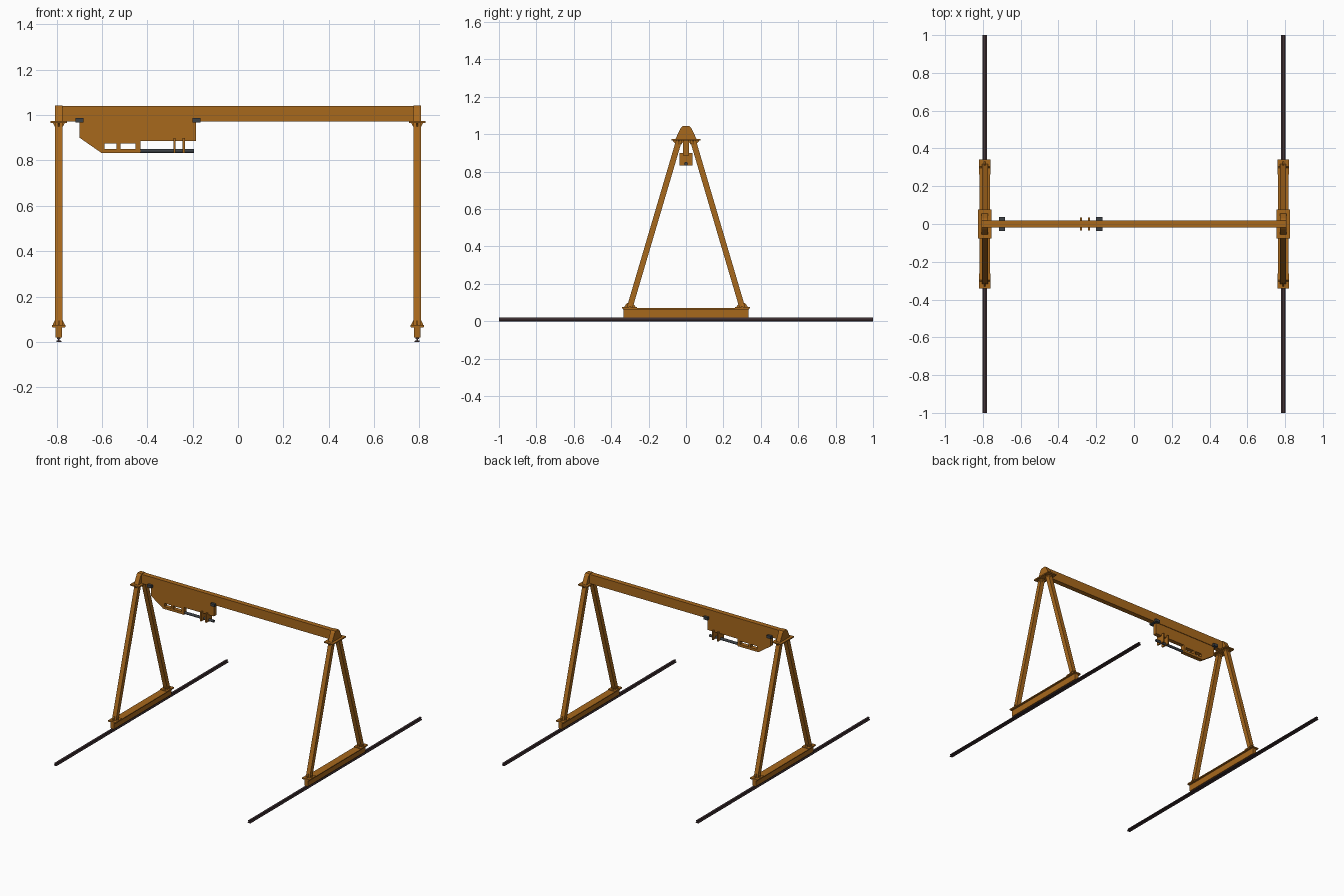
import bpy, bmesh
from mathutils import Vector

if "Cube" in bpy.data.objects:
    bpy.data.objects.remove(bpy.data.objects["Cube"])


def material(name, rgb):
    m = bpy.data.materials.new(name)
    m.diffuse_color = (*rgb, 1.0)
    m.use_nodes = True
    m.node_tree.nodes["Principled BSDF"].inputs["Base Color"].default_value = m.diffuse_color
    return m


OCHRE = material("ochre_paint", (0.39, 0.138, 0.012))
RAIL = material("dark_rail_steel", (0.055, 0.033, 0.037))
GREY = material("dark_grey_metal", (0.045, 0.052, 0.06))


def prism(name, pts, axis, lo, hi, mat):
    """Extrude a 2D profile along an axis: x uses (y, z), y uses (x, z)."""
    def at(p, d):
        return Vector((d, p[0], p[1])) if axis == 'x' else Vector((p[0], d, p[1]))
    bm = bmesh.new()
    face = bm.faces.new([bm.verts.new(at(p, lo)) for p in pts])
    ext = bmesh.ops.extrude_face_region(bm, geom=[face])
    moved = [g for g in ext["geom"] if isinstance(g, bmesh.types.BMVert)]
    bmesh.ops.translate(bm, verts=moved, vec=at((0, 0), hi - lo))
    # keep the starting cap so the solid is closed
    if not face.is_valid:
        bmesh.ops.holes_fill(bm, edges=bm.edges)
    bmesh.ops.recalc_face_normals(bm, faces=bm.faces)
    me = bpy.data.meshes.new(name)
    bm.to_mesh(me)
    bm.free()
    me.materials.append(mat)
    ob = bpy.data.objects.new(name, me)
    bpy.context.collection.objects.link(ob)
    return ob


def box(name, x0, x1, y0, y1, z0, z1, mat):
    return prism(name, [(x0, z0), (x1, z0), (x1, z1), (x0, z1)], 'y', y0, y1, mat)


def gussets(name, x, y, z_wide, z_narrow):
    """Crossed stiffener plates around a leg end."""
    def trap(c, w, n):
        return [(c - w, z_wide), (c + w, z_wide), (c + n, z_narrow), (c - n, z_narrow)]
    prism(name + "_across", trap(x, 0.027, 0.016), 'y', y - 0.004, y + 0.004, OCHRE)
    prism(name + "_along", trap(y, 0.032, 0.015), 'x', x - 0.004, x + 0.004, OCHRE)


# Main girder
box("main_girder", -0.805, 0.805, -0.018, 0.018, 0.972, 1.04, OCHRE)

# End frames, one per side
for side, sx in (("left", -1), ("right", 1)):
    cx = sx * 0.79

    # ground rail: foot, web and head in one profile
    half = [(0.011, 0), (0.011, 0.005), (0.003, 0.007), (0.003, 0.012),
            (0.007, 0.013), (0.007, 0.019)]
    prof = [(cx + a, z) for a, z in half] + [(cx - a, z) for a, z in reversed(half)]
    prism(side + "_rail", prof, 'y', -1, 1, RAIL)

    # sill beam with a wider top flange
    box(side + "_sill_beam", cx - 0.014, cx + 0.014, -0.335, 0.335, 0.019, 0.066, OCHRE)
    box(side + "_sill_flange", cx - 0.028, cx + 0.028, -0.338, 0.338, 0.064, 0.07, OCHRE)

    # top plate and shaped girder bracket
    box(side + "_top_plate", cx - 0.036, cx + 0.036, -0.077, 0.077, 0.966, 0.975, OCHRE)
    cap = [(0.056, 0.975), (0.042, 1.005), (0.028, 1.033), (0.018, 1.043)]
    cap += [(-y, z) for y, z in reversed(cap)]
    prism(side + "_girder_bracket", cap, 'x', cx - 0.017, cx + 0.017, OCHRE)

    # pair of inclined legs with foot plates and stiffeners
    for end, sy in (("front", -1), ("back", 1)):
        tag = side + "_" + end
        yb, yt = sy * 0.302, sy * 0.037
        prism(tag + "_leg", [(yb - 0.016, 0.07), (yb + 0.016, 0.07),
                             (yt + 0.016, 0.968), (yt - 0.016, 0.968)],
              'x', cx - 0.016, cx + 0.016, OCHRE)
        box(tag + "_foot_plate", cx - 0.03, cx + 0.03,
            sy * 0.302 - 0.039, sy * 0.302 + 0.039, 0.067, 0.075, OCHRE)
        gussets(tag + "_foot_gusset", cx, sy * 0.30, 0.075, 0.098)
        gussets(tag + "_head_gusset", cx, sy * 0.04, 0.967, 0.946)

# Trolley body with two windows cut through its lower frame
body = prism("trolley_body",
             [(-0.698, 0.971), (-0.698, 0.9), (-0.6, 0.832), (-0.43, 0.832),
              (-0.43, 0.886), (-0.185, 0.886), (-0.185, 0.971)],
             'y', -0.015, 0.015, OCHRE)
for i, (x0, x1) in enumerate(((-0.588, -0.536), (-0.519, -0.452))):
    cutter = box("window_cutter_%d" % i, x0, x1, -0.1, 0.1, 0.85, 0.874, OCHRE)
    cutter.hide_render = True
    cutter.hide_set(True)
    mod = body.modifiers.new("window_%d" % i, 'BOOLEAN')
    mod.operation = 'DIFFERENCE'
    mod.solver = 'EXACT'
    mod.object = cutter

# Trolley wheel blocks gripping the girder
for name, x0 in (("outer", -0.716), ("inner", -0.2)):
    box(name + "_wheel_block", x0, x0 + 0.034, -0.036, 0.036, 0.967, 0.987, GREY)

# Drive shaft and its two hanger plates
bpy.ops.mesh.primitive_cylinder_add(vertices=16, radius=0.0095, depth=0.237,
                                    location=(-0.3135, 0, 0.842),
                                    rotation=(0, 1.5707963, 0))
shaft = bpy.context.object
shaft.name = "drive_shaft"
shaft.data.materials.append(GREY)
bpy.ops.object.shade_smooth_by_angle()
for i, x in enumerate((-0.28, -0.239)):
    box("hanger_plate_%d" % i, x - 0.005, x + 0.005, -0.034, 0.034, 0.832, 0.9, OCHRE)
